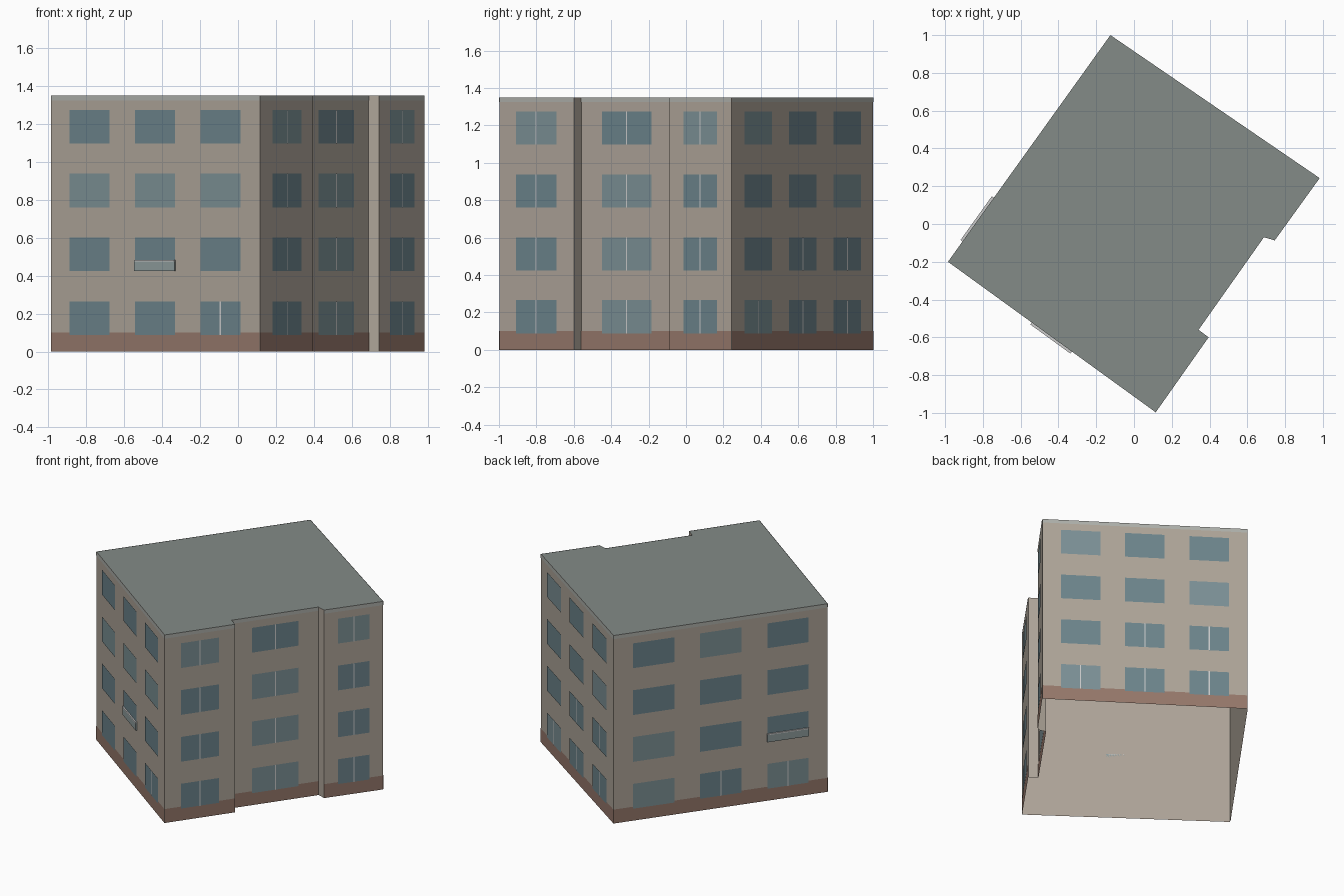
import bpy, random
from mathutils import Vector

if "Cube" in bpy.data.objects:
    bpy.data.objects.remove(bpy.data.objects["Cube"])

random.seed(4)
H = 1.35


def material(name, rgb):
    m = bpy.data.materials.new(name)
    m.diffuse_color = (*rgb, 1)
    m.use_nodes = True
    m.node_tree.nodes["Principled BSDF"].inputs["Base Color"].default_value = m.diffuse_color
    return m


PLASTER = material("plaster", (0.42, 0.37, 0.315))
BRICK = material("brick", (0.30, 0.185, 0.145))
ROOF = material("roofing", (0.23, 0.26, 0.245))
TRIM = material("trim", (0.42, 0.43, 0.40))
GLASS = [material("glass_dark", (0.15, 0.23, 0.26)),
         material("glass_light", (0.20, 0.28, 0.30))]
FRAME = material("frame", (0.55, 0.57, 0.55))
RAIL = material("balcony_panel", (0.27, 0.33, 0.33))

# Footprint, counter-clockwise from the left corner
plan = [(-0.985, -0.20), (0.115, -0.997), (0.395, -0.60), (0.342, -0.56),
        (0.688, -0.07), (0.745, -0.087), (0.983, 0.243), (-0.125, 1.0)]
plan = [Vector((x, y, 0)) for x, y in plan]


def mesh(name, verts, faces, mat):
    me = bpy.data.meshes.new(name)
    me.from_pydata(verts, [], faces)
    me.materials.append(mat)
    ob = bpy.data.objects.new(name, me)
    bpy.context.collection.objects.link(ob)
    return ob


def on_wall(side, t, z, out):
    """Point at fraction t along a wall, height z, pushed outward."""
    a, b = plan[side], plan[(side + 1) % len(plan)]
    d = (b - a).normalized()
    return a.lerp(b, t) + Vector((d.y, -d.x, 0)) * out + Vector((0, 0, z))


def panel(name, side, t0, t1, z0, z1, out, mat):
    """Flat rectangle lying on a wall."""
    return mesh(name, [on_wall(side, t, z, out) for t, z in
                       ((t0, z0), (t1, z0), (t1, z1), (t0, z1))],
                [(0, 1, 2, 3)], mat)


def slab(name, side, t0, t1, z0, z1, out, mat):
    """Box standing out from a wall."""
    v = [on_wall(side, t, z, o) for o in (0, out) for t, z in
         ((t0, z0), (t1, z0), (t1, z1), (t0, z1))]
    return mesh(name, v, [(3, 2, 1, 0), (4, 5, 6, 7), (0, 1, 5, 4),
                          (1, 2, 6, 5), (2, 3, 7, 6), (3, 0, 4, 7)], mat)


# Wall shell (open underneath) and flat roof
n = len(plan)
top = [p + Vector((0, 0, H)) for p in plan]
mesh("walls", plan + top,
     [(i, (i + 1) % n, (i + 1) % n + n, i + n) for i in range(n)], PLASTER)
mesh("roof", top, [tuple(range(n))], ROOF)

# Window layout per facade: wall index -> (centres, width), as fractions
triple = ((0.186, 0.5, 0.814), 0.193)
single = ((0.5,), 0.54)
facades = {0: triple, 1: single, 3: single, 5: single, 6: triple, 7: triple}
# (wall, floor, column) of split windows on the wide facades
split = {(0, 0, 2), (6, 0, 0), (6, 0, 1), (6, 0, 2), (6, 1, 1), (6, 1, 2),
         (7, 0, 1), (7, 0, 2)}
balconies = {(0, 1, 1), (7, 1, 2)}

for side, (centres, w) in facades.items():
    length = (plan[(side + 1) % n] - plan[side]).length
    panel("brick_base", side, 0, 1, 0, 0.10, 0.002, BRICK)
    panel("roof_trim", side, 0, 1, H - 0.026, H, 0.002, TRIM)
    for floor in range(4):
        z = 0.087 + 0.3365 * floor
        for col, c in enumerate(centres):
            t0, t1, key = c - w / 2, c + w / 2, (side, floor, col)
            panel("window", side, t0, t1, z, z + 0.178, 0.004,
                  random.choices(GLASS, (3, 1))[0])
            # Centre bar
            if len(centres) == 1 or key in split:
                m = 0.004 / length
                panel("window_bar", side, c - m, c + m, z, z + 0.178,
                      0.006, FRAME)
            # Shallow balcony front with a top rail
            if key in balconies:
                slab("balcony_panel", side, t0, t1, z, z + 0.052, 0.011, RAIL)
                slab("balcony_rail", side, t0, t1, z + 0.052, z + 0.06,
                     0.013, FRAME)
